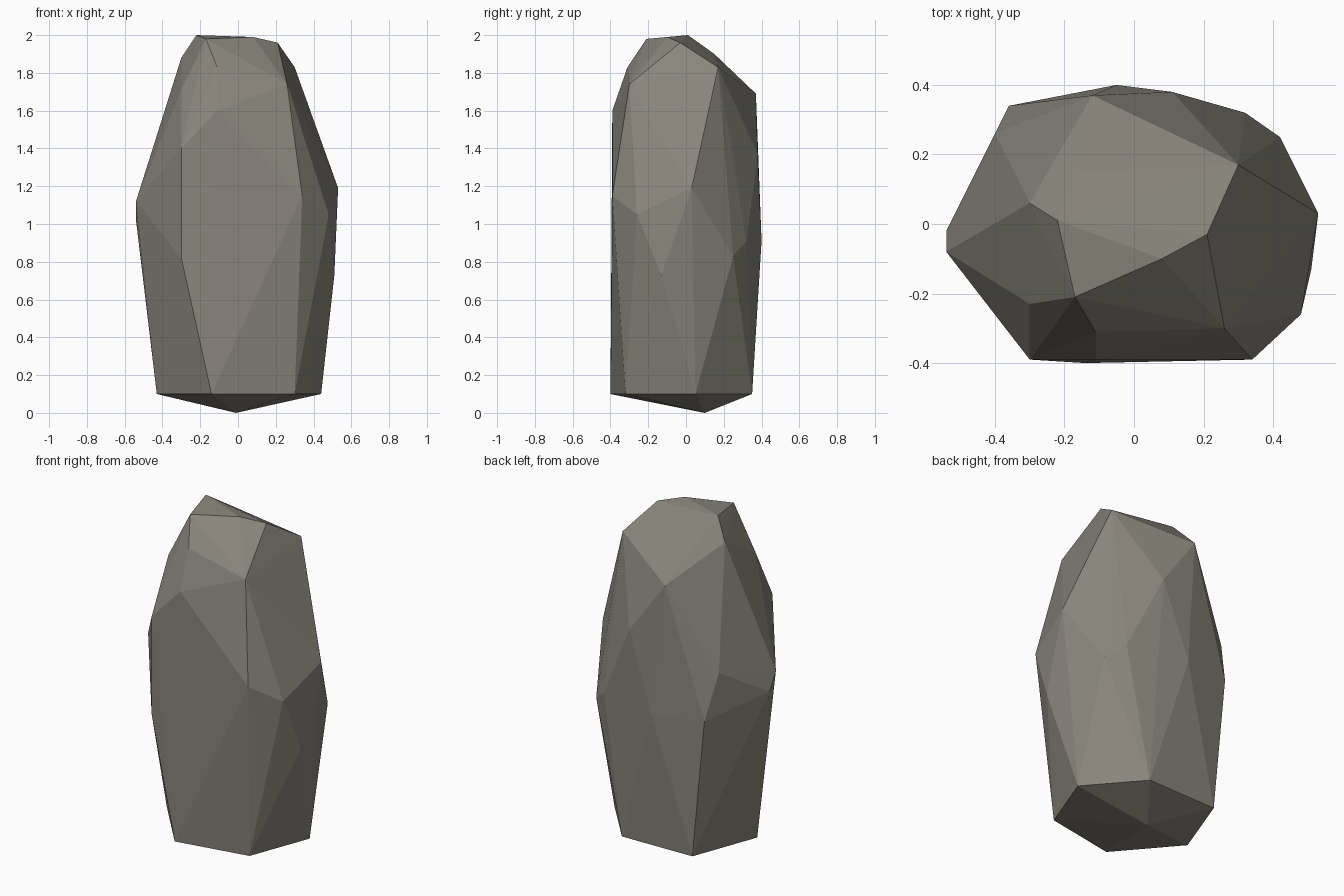
import bpy
import bmesh

# Remove the default object only
default_cube = bpy.data.objects.get("Cube")
if default_cube is not None:
    bpy.data.objects.remove(default_cube, do_unlink=True)


def make_material(name, colour):
    """Create one flat, matte material."""
    material = bpy.data.materials.new(name)
    material.use_nodes = True
    material.diffuse_color = colour
    shader = next(node for node in material.node_tree.nodes
                  if node.type == "BSDF_PRINCIPLED")
    shader.inputs["Base Color"].default_value = colour
    shader.inputs["Roughness"].default_value = 1.0
    return material


def make_convex_stone(name, corner_groups, material):
    """Chisel a faceted stone: wrap groups of corners in a convex skin."""
    mesh = bpy.data.meshes.new(name)
    stone = bpy.data.objects.new(name, mesh)
    bpy.context.collection.objects.link(stone)
    bm = bmesh.new()
    for group in corner_groups:
        for corner in group:
            bm.verts.new(corner)
    result = bmesh.ops.convex_hull(bm, input=bm.verts[:])
    # Corners that ended up inside the skin are not needed
    leftovers = [item for item in result["geom_interior"]
                 if isinstance(item, bmesh.types.BMVert)]
    bmesh.ops.delete(bm, geom=leftovers, context="VERTS")
    bmesh.ops.recalc_face_normals(bm, faces=bm.faces[:])
    for face in bm.faces:
        face.smooth = False
    bm.to_mesh(mesh)
    bm.free()
    mesh.materials.append(material)
    return stone


# Six-sided foot, all at one height, with a blunt point underneath
foot_height = .1
foot_outline = [(-.14, -.4), (.3, -.32), (.44, .05),
                (.18, .35), (-.28, .34), (-.43, -.06)]
foot = [(x, y, foot_height) for x, y in foot_outline]
foot_point = [(-.01, .1, 0)]

# Widest part of the body
front_corners = [(-.3, -.39, 1.4), (-.3, -.39, .82), (.34, -.39, 1.15),
                 (-.11, -.39, 1.6)]
left_corners = [(.48, -.26, 1.05), (.53, .03, 1.19), (.42, .25, .83),
                (.51, -.13, .73)]
back_corners = [(.32, .32, .91), (.11, .38, 1.37), (-.05, .4, .91),
                (-.36, .34, .93), (-.12, .37, 1.69)]
right_corners = [(-.4, .26, 1.2), (-.54, -.08, 1.12), (-.54, -.02, 1.02)]

# Shoulder and sloping crown
shoulder = [(.26, -.3, 1.74), (-.11, -.31, 1.83), (-.3, -.23, 1.71),
            (-.3, .06, 1.88), (.3, .17, 1.83)]
crown = [(-.22, .01, 2), (-.17, -.21, 1.98), (.08, -.1, 1.99),
         (.21, -.03, 1.96), (-.15, .15, 1.9)]

stone_grey = make_material("warm_stone_grey", (.25, .235, .2, 1))

make_convex_stone(
    "standing_rock",
    [foot, foot_point, front_corners, left_corners, back_corners,
     right_corners, shoulder, crown],
    stone_grey,
)
